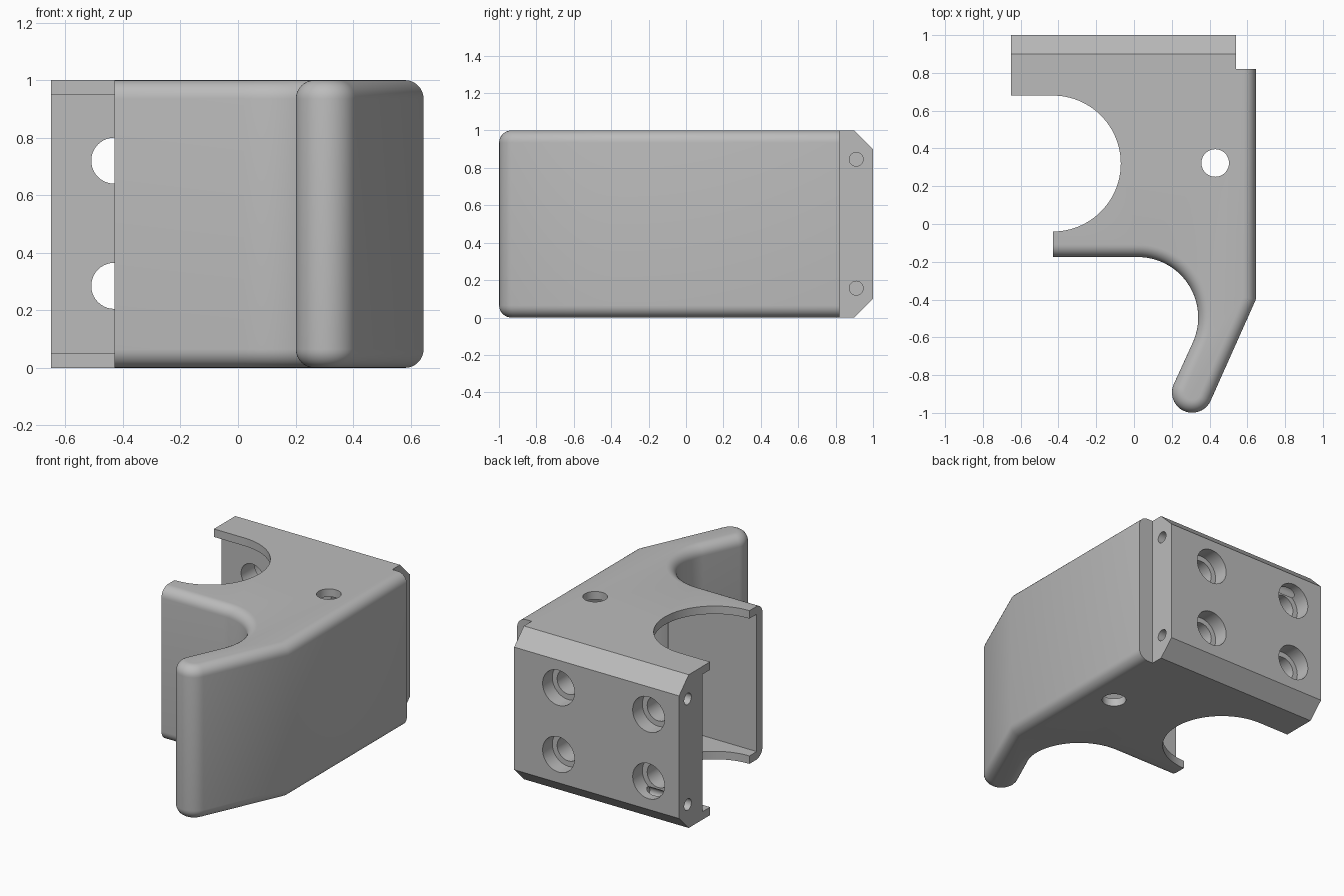
import bpy, bmesh
from math import sin, cos, radians, pi
from mathutils import Matrix

if "Cube" in bpy.data.objects:
    bpy.data.objects.remove(bpy.data.objects["Cube"])

grey = bpy.data.materials.new("plain grey")
grey.use_nodes = True
grey.diffuse_color = (0.5, 0.5, 0.5, 1)
grey.node_tree.nodes["Principled BSDF"].inputs["Base Color"].default_value = (0.5, 0.5, 0.5, 1)


def arc(cx, cy, r, a, b, n):
    steps = [radians(a + (b - a) * i / n) for i in range(n + 1)]
    return [(cx + r * cos(t), cy + r * sin(t)) for t in steps]


def prism(bm, points, z0, z1):
    """Extrude a closed plan outline between two heights."""
    face = bm.faces.new([bm.verts.new((x, y, z0)) for x, y in points])
    out = bmesh.ops.extrude_face_region(bm, geom=[face])
    for v in out["geom"]:
        if isinstance(v, bmesh.types.BMVert):
            v.co.z = z1
    bmesh.ops.recalc_face_normals(bm, faces=bm.faces)


def make_object(name, bm):
    mesh = bpy.data.meshes.new(name)
    bm.to_mesh(mesh)
    bm.free()
    ob = bpy.data.objects.new(name, mesh)
    bpy.context.collection.objects.link(ob)
    mesh.materials.append(grey)
    return ob


def cylinder(axis, centre, r, length):
    bm = bmesh.new()
    turn = {"X": Matrix.Rotation(pi / 2, 4, "Y"),
            "Y": Matrix.Rotation(pi / 2, 4, "X"),
            "Z": Matrix()}[axis]
    bmesh.ops.create_cone(bm, cap_ends=True, segments=40, radius1=r, radius2=r,
                          depth=length, matrix=Matrix.Translation(centre) @ turn)
    return make_object("hole_cutter", bm)


def cut(target, cutter):
    cutter.hide_render = True
    mod = target.modifiers.new("cut", "BOOLEAN")
    mod.operation, mod.solver, mod.object = "DIFFERENCE", "EXACT", cutter
    bpy.context.view_layer.objects.active = target
    bpy.ops.object.modifier_apply(modifier=mod.name)
    bpy.data.objects.remove(cutter)


# Body outline: front curve and hooked leg, right side, back plate, round bite
rounded = [(-0.43, -0.175)]
rounded += arc(0.02, -0.495, 0.32, 90, -23.6, 28)
rounded += arc(0.308, -0.892, 0.107, 156.4, 336.4, 24)
rounded += [(0.645, -0.4), (0.645, 0.82)]
plate = [(0.54, 0.82), (0.54, 1), (-0.65, 1), (-0.65, 0.68)]
bite = arc(-0.43, 0.32, 0.36, 90, -90, 48)
bm = bmesh.new()
prism(bm, rounded + plate + bite, 0, 1)


def rim_edges(points):
    """Top and bottom edges that run along the given outline points."""
    keys = {(round(x, 4), round(y, 4)) for x, y in points}
    return [e for e in bm.edges
            if abs(e.verts[0].co.z - e.verts[1].co.z) < 1e-5
            and all((round(v.co.x, 4), round(v.co.y, 4)) in keys for v in e.verts)]


# Back chamfers, then the rounded outer rim
bmesh.ops.bevel(bm, geom=rim_edges(plate[1:3]), offset=0.1, segments=1,
                affect="EDGES", profile=0.5)
bmesh.ops.bevel(bm, geom=rim_edges(rounded), offset=0.065, segments=8,
                affect="EDGES", profile=0.5)
body = make_object("bracket_body", bm)

# Hollow inside, open on the bitten side
bm = bmesh.new()
prism(bm, [(-0.8, -0.115), (0.21, -0.115), (0.4, -0.3), (0.585, -0.38),
           (0.585, 0.76), (-0.8, 0.76)], 0.052, 0.948)
cut(body, make_object("cavity_cutter", bm))

# Counterbored mounting holes in the back plate
for x in (-0.43, 0.22):
    for z in (0.285, 0.72):
        cut(body, cylinder("Y", (x, 0.9, z), 0.08, 0.5))
        cut(body, cylinder("Y", (x, 1.0, z), 0.115, 0.2))

# Small pin holes in both ends of the plate
for z in (0.157, 0.846):
    cut(body, cylinder("X", (-0.6, 0.91, z), 0.037, 0.5))
    cut(body, cylinder("X", (0.54, 0.91, z), 0.037, 0.36))

# Vertical hole through both lids
cut(body, cylinder("Z", (0.43, 0.323, 0.5), 0.073, 1.4))

body.select_set(True)
bpy.context.view_layer.objects.active = body
bpy.ops.object.shade_smooth_by_angle(angle=radians(30))
